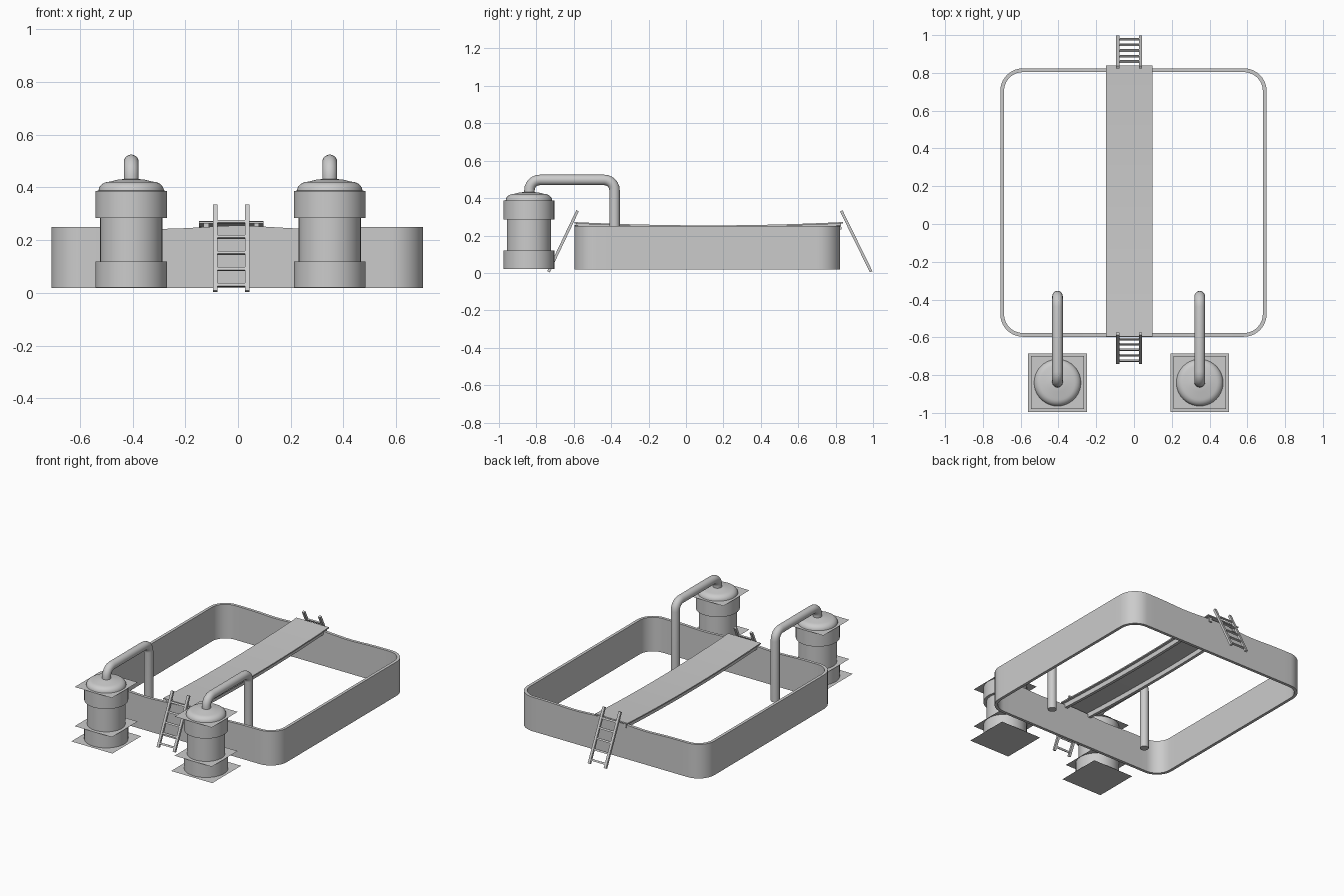
import bpy, bmesh, math
from mathutils import Vector

if "Cube" in bpy.data.objects:
    bpy.data.objects.remove(bpy.data.objects["Cube"])


def finish(name, bm, smooth=True):
    bmesh.ops.recalc_face_normals(bm, faces=bm.faces)
    me = bpy.data.meshes.new(name)
    bm.to_mesh(me)
    bm.free()
    ob = bpy.data.objects.new(name, me)
    bpy.context.collection.objects.link(ob)
    if smooth:
        bpy.ops.object.select_all(action='DESELECT')
        bpy.context.view_layer.objects.active = ob
        ob.select_set(True)
        bpy.ops.object.shade_smooth_by_angle(angle=math.radians(35))
    return ob


def bridge_rings(bm, rings, closed=False):
    n = len(rings[0])
    pairs = list(zip(rings, rings[1:])) + ([(rings[-1], rings[0])] if closed else [])
    for a, b in pairs:
        for i in range(n):
            j = (i + 1) % n
            bm.faces.new((a[i], a[j], b[j], b[i]))


def lathe(name, profile, x, y, n=40):
    bm = bmesh.new()
    rings = [[bm.verts.new((x + r * math.cos(2 * math.pi * i / n),
                            y + r * math.sin(2 * math.pi * i / n), z))
              for i in range(n)] for r, z in profile]
    bridge_rings(bm, rings)
    bm.faces.new(rings[0])
    bm.faces.new(rings[-1])
    return finish(name, bm)


def plate(name, x, y, z, size):
    bm = bmesh.new()
    h = size / 2
    bm.faces.new([bm.verts.new((x + a * h, y + b * h, z))
                  for a, b in ((-1, -1), (1, -1), (1, 1), (-1, 1))])
    return finish(name, bm, False)


def tube(name, points, r, n=20):
    # sweep in the YZ plane
    bm = bmesh.new()
    rings = []
    for i, p in enumerate(points):
        t = (points[min(i + 1, len(points) - 1)] - points[max(i - 1, 0)]).normalized()
        u = Vector((1, 0, 0))
        v = t.cross(u)
        rings.append([bm.verts.new(p + r * (math.cos(a) * u + math.sin(a) * v))
                      for a in (2 * math.pi * k / n for k in range(n))])
    bridge_rings(bm, rings)
    bm.faces.new(rings[0])
    bm.faces.new(rings[-1])
    return finish(name, bm)


def sweep_box(bm, points, x, w, h):
    # rectangular bar of width w (x) and height h along a YZ path
    rings = []
    for i, p in enumerate(points):
        t = (points[min(i + 1, len(points) - 1)] - points[max(i - 1, 0)]).normalized()
        nrm = Vector((0, -t.z, t.y))
        rings.append([bm.verts.new(p + Vector((x + a * w / 2, 0, 0)) + nrm * (b * h / 2))
                      for a, b in ((-1, -1), (1, -1), (1, 1), (-1, 1))])
    bridge_rings(bm, rings)
    bm.faces.new(rings[0])
    bm.faces.new(rings[-1])


# basin wall: rounded rectangle with a slightly wavy rim at both ends
def outline(inset):
    x0, x1, y0, y1 = -0.708 + inset, 0.702 - inset, -0.597 + inset, 0.824 - inset
    r = 0.12 - inset
    pts = []
    corners = ((x1 - r, y0 + r, -90), (x1 - r, y1 - r, 0), (x0 + r, y1 - r, 90), (x0 + r, y0 + r, 180))
    for k, (cx, cy, a0) in enumerate(corners):
        arc = [Vector((cx + r * math.cos(math.radians(a0 + 9 * i)),
                       cy + r * math.sin(math.radians(a0 + 9 * i)), 0)) for i in range(11)]
        nx, ny, na = corners[(k + 1) % 4]
        nxt = Vector((nx + r * math.cos(math.radians(na)), ny + r * math.sin(math.radians(na)), 0))
        pts += arc + [arc[-1].lerp(nxt, i / 20) for i in range(1, 20)]
    return pts


def rim(p):
    if -0.55 < p.y < 0.77:
        return 0.25
    return 0.25 + 0.006 * math.exp(-(p.x / 0.1) ** 2) - 0.007 * math.exp(-((abs(p.x) - 0.28) / 0.12) ** 2)


bm = bmesh.new()
outer, inner = outline(0), outline(0.02)
rings = [[bm.verts.new((p.x, p.y, rim(p) if top else 0.018)) for p in pts]
         for pts, top in ((outer, 0), (outer, 1), (inner, 1), (inner, 0))]
bridge_rings(bm, rings, True)
finish("basin_wall", bm)


# sagging walkway with two bearers below
def sag(y, dz=0.0):
    t = (y - 0.12) / 0.72
    return Vector((0, y, 0.25 + 0.018 * t * t + dz))


bm = bmesh.new()
sweep_box(bm, [sag(-0.595 + 1.435 * i / 24) for i in range(25)], -0.025, 0.245, 0.008)
finish("walkway_deck", bm)
for side, x in (("left", -0.12), ("right", 0.07)):
    bm = bmesh.new()
    sweep_box(bm, [sag(-0.59 + 1.42 * i / 24, -0.02) for i in range(25)], x, 0.02, 0.032)
    finish("walkway_bearer_" + side, bm)

# leaning ladders at both ends
for name, foot, head in (("front", -0.735, -0.58), ("back", 0.99, 0.83)):
    a, b = Vector((0, foot, 0.006)), Vector((0, head, 0.332))
    bm = bmesh.new()
    for x in (-0.086, 0.035):
        sweep_box(bm, [a, b], x, 0.017, 0.015)
    for z in (0.03, 0.09, 0.152, 0.213, 0.27):
        c = a.lerp(b, (z - a.z) / (b.z - a.z))
        d = (b - a).normalized() * 0.006
        sweep_box(bm, [c - d, c + d], -0.0255, 0.11, 0.01)
    finish(name + "_ladder", bm, False)

# tanks, flange plates and overflow pipes
TY = -0.84
for side, x in (("left", -0.405), ("right", 0.348)):
    dome = [(0.082 + 0.042 * math.cos(math.radians(a)), 0.388 + 0.034 * math.sin(math.radians(a)))
            for a in range(0, 91, 15)]
    profile = [(0.136, 0.02), (0.136, 0.12), (0.118, 0.12), (0.118, 0.285),
               (0.136, 0.285), (0.136, 0.387)] + dome + [(0.05, 0.43), (0.005, 0.434)]
    lathe(side + "_tank", profile, x, TY)
    plate(side + "_base_plate", x, TY, 0.019, 0.31)
    plate(side + "_lower_flange", x, TY, 0.121, 0.28)
    plate(side + "_upper_flange", x, TY, 0.388, 0.28)
    zt, ye, r = 0.497, -0.382, 0.055
    pts = [Vector((x, TY + 0.003, 0.41))]
    pts += [Vector((x, TY + 0.003 + r - r * math.cos(math.radians(q)),
                    zt - r + r * math.sin(math.radians(q)))) for q in range(0, 91, 15)]
    pts += [Vector((x, ye - r + r * math.sin(math.radians(q)),
                    zt - r + r * math.cos(math.radians(q)))) for q in range(0, 91, 15)]
    pts.append(Vector((x, ye, 0.03)))
    tube(side + "_pipe", pts, 0.028)
